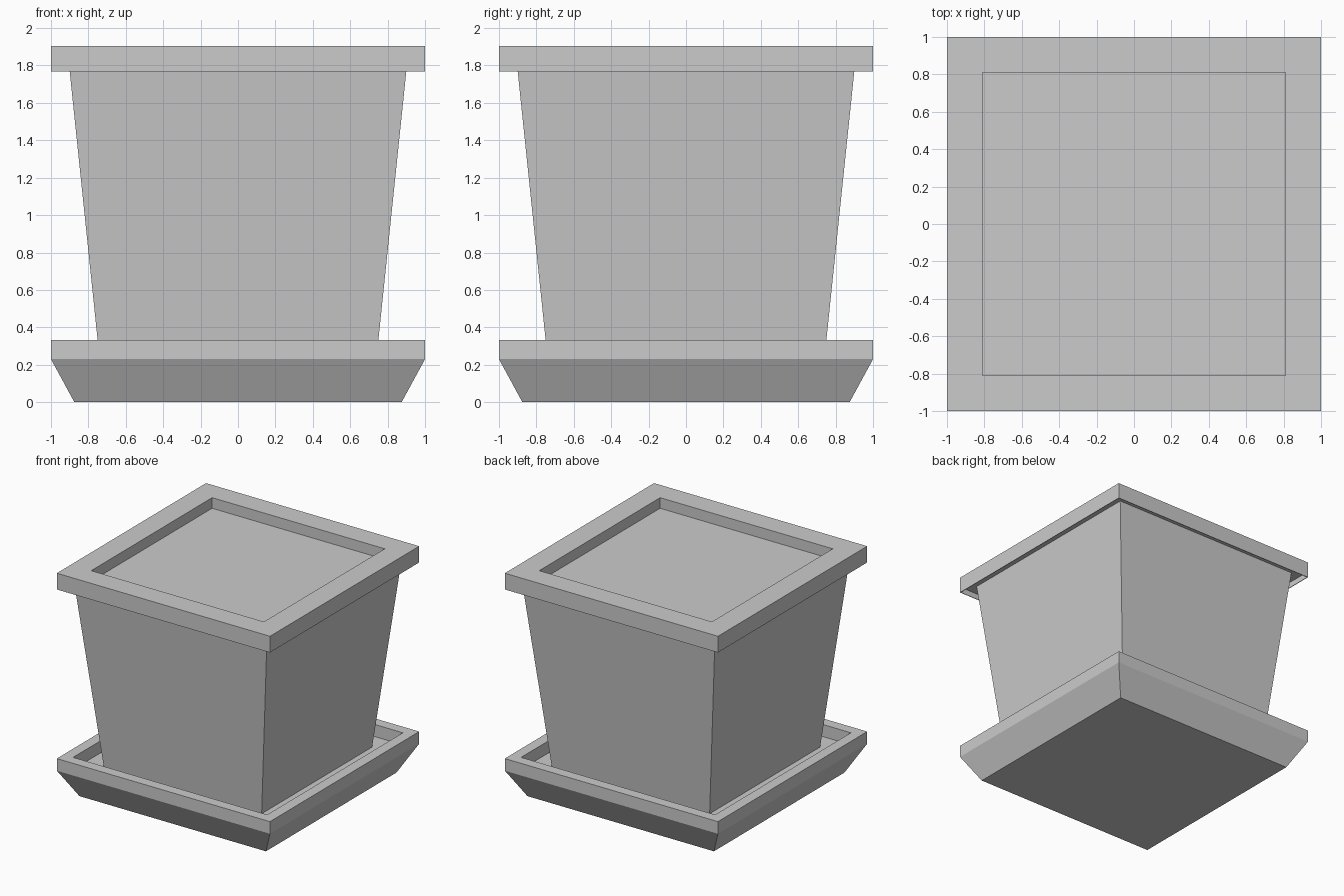
import bpy, bmesh

if "Cube" in bpy.data.objects:
    bpy.data.objects.remove(bpy.data.objects["Cube"])


def square_loft(name, profile, cap_start=False, cap_end=False):
    """Sweep (half_width, z) points around a square footprint."""
    bm = bmesh.new()
    rings = [[bm.verts.new((sx * h, sy * h, z))
              for sx, sy in ((-1, -1), (1, -1), (1, 1), (-1, 1))]
             for h, z in profile]
    for a, b in zip(rings, rings[1:]):
        for i in range(4):
            j = (i + 1) % 4
            bm.faces.new((a[i], a[j], b[j], b[i]))
    if cap_start:
        bm.faces.new(rings[0][::-1])
    if cap_end:
        bm.faces.new(rings[-1])
    mesh = bpy.data.meshes.new(name)
    bm.to_mesh(mesh)
    bm.free()
    obj = bpy.data.objects.new(name, mesh)
    bpy.context.collection.objects.link(obj)
    return obj


# Saucer: flared tray with an upright lip and recessed floor
square_loft("saucer", [(0.875, 0), (1, 0.23), (1, 0.333), (0.91, 0.333), (0.91, 0.23)],
            cap_start=True, cap_end=True)

# Pot: tapered walls standing on the saucer floor
square_loft("pot_body", [(0.74, 0.231), (0.90, 1.77), (0.905, 1.815)], cap_start=True)

# Rim: overhanging band with a thin skirt, hollow beneath
square_loft("pot_rim", [(0.905, 1.815), (0.995, 1.815), (0.995, 1.767), (1, 1.767),
                        (1, 1.905), (0.81, 1.905), (0.81, 1.815)])

# Soil: flat surface just below the rim
square_loft("soil", [(0.81, 1.815)], cap_end=True)
